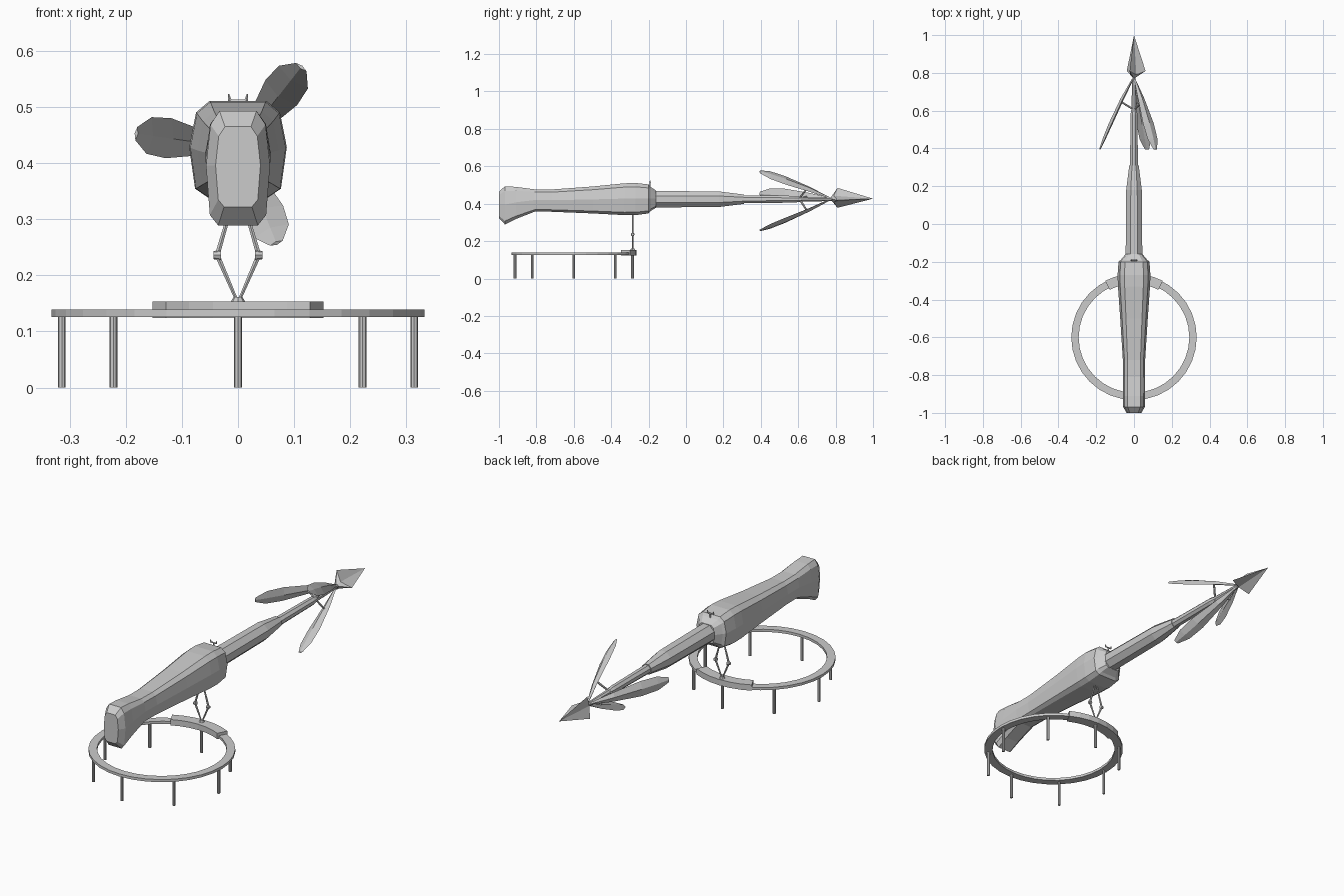
import bpy, bmesh
from math import sin, cos, pi, radians
from mathutils import Vector

if "Cube" in bpy.data.objects:
    bpy.data.objects.remove(bpy.data.objects["Cube"])

AXIS_Z = 0.427          # height of the harpoon axis
RC = Vector((0, -0.6, 0))  # centre of the ring rail


def finish(name, bm, smooth=False):
    bmesh.ops.remove_doubles(bm, verts=bm.verts, dist=1e-5)
    bmesh.ops.recalc_face_normals(bm, faces=bm.faces)
    me = bpy.data.meshes.new(name)
    bm.to_mesh(me)
    bm.free()
    ob = bpy.data.objects.new(name, me)
    bpy.context.collection.objects.link(ob)
    if smooth:
        for p in me.polygons:
            p.use_smooth = len(p.vertices) == 4
    return ob


def loft(name, rings, closed=False):
    """Skin a list of equal-sized point rings."""
    bm = bmesh.new()
    vs = [[bm.verts.new(p) for p in r] for r in rings]
    n = len(rings[0])
    pairs = list(zip(vs, vs[1:])) + ([(vs[-1], vs[0])] if closed else [])
    for a, b in pairs:
        for i in range(n):
            j = (i + 1) % n
            bm.faces.new((a[i], a[j], b[j], b[i]))
    if not closed:
        bm.faces.new(vs[0])
        bm.faces.new(vs[-1])
    return finish(name, bm)


def rod(name, a, b, ra, rb=None, n=6):
    a, b = Vector(a), Vector(b)
    rb = ra if rb is None else rb
    q = (b - a).to_track_quat('Z', 'Y')
    ring = lambda c, r: [c + q @ Vector((r * cos(2 * pi * i / n), r * sin(2 * pi * i / n), 0)) for i in range(n)]
    return loft(name, [ring(a, ra), ring(b, rb)])


def arc(name, r0, r1, z0, z1, a0, a1, n, closed=False):
    rings = []
    for i in range(n if closed else n + 1):
        t = radians(a0 + (a1 - a0) * i / n)
        rings.append([RC + Vector((r * cos(t), r * sin(t), z))
                      for r, z in ((r0, z0), (r1, z0), (r1, z1), (r0, z1))])
    return loft(name, rings, closed)


# ring rail on eight legs
arc("ring_rail", 0.293, 0.332, 0.126, 0.139, 0, 360, 32, True)
for k in range(8):
    t = k * pi / 4
    p = RC + Vector((0.314 * cos(t), 0.314 * sin(t), 0))
    rod("rail_leg", p, p + Vector((0, 0, 0.13)), 0.007, n=8)

# sliding carriage on the rail
arc("carriage", 0.283, 0.336, 0.124, 0.153, 63, 117, 6)

# diamond-shaped yoke with knee joints
YY = -0.285
rod("yoke_foot", (0, YY, 0.15), (0, YY, 0.161), 0.015, 0.008, 8)
for s in (-1, 1):
    knee = (s * 0.037, YY, 0.236)
    rod("yoke_lower_arm", (s * 0.002, YY, 0.155), knee, 0.003, 0.005)
    rod("yoke_upper_arm", knee, (s * 0.004, YY, 0.35), 0.005, 0.003)
    rod("yoke_knee_pin", (s * 0.030, YY, 0.236), (s * 0.044, YY, 0.236), 0.010, 0.007, 8)


# gun body: ten-sided sections along y
def section(y, w, zt, zb):
    h = zt - zb
    half = [(0.58, zt), (0.86, zt - 0.12 * h), (1.0, zb + 0.52 * h),
            (0.88, zb + 0.09 * h), (0.62, zb)]
    pts = [(f * w, y, z) for f, z in half]
    return pts + [(-x, yy, z) for x, yy, z in reversed(pts)]


BODY = [(-1.0, 0.040, 0.465, 0.322), (-0.968, 0.057, 0.493, 0.289),
        (-0.91, 0.058, 0.490, 0.318), (-0.81, 0.058, 0.477, 0.357),
        (-0.72, 0.059, 0.476, 0.357), (-0.50, 0.073, 0.492, 0.348),
        (-0.33, 0.085, 0.509, 0.339), (-0.27, 0.087, 0.511, 0.339),
        (-0.20, 0.082, 0.503, 0.348), (-0.19, 0.070, 0.490, 0.360),
        (-0.16, 0.045, 0.470, 0.379)]
loft("gun_body", [section(*s) for s in BODY])


# barrel and shaft: eight-sided sections
def octagon(y, r):
    return [(r * 1.04 * cos(pi / 8 + i * pi / 4), y, AXIS_Z - 0.003 + r * 1.04 * sin(pi / 8 + i * pi / 4))
            for i in range(8)]


loft("barrel", [octagon(y, r) for y, r in ((-0.18, 0.046), (0.18, 0.043), (0.31, 0.026))])
loft("harpoon_shaft", [octagon(y, r) for y, r in
                       ((0.29, 0.022), (0.58, 0.019), (0.61, 0.014), (0.74, 0.011), (0.785, 0.008))])

# small forked sight on top of the body
SY = -0.192
rod("sight_post", (0, SY, 0.49), (0, SY, 0.511), 0.004)
rod("sight_bar", (-0.017, SY, 0.511), (0.017, SY, 0.511), 0.003)
for s in (-1, 1):
    rod("sight_horn", (s * 0.014, SY, 0.510), (s * 0.017, SY, 0.523), 0.004, 0.0015)


def around(ang, r, side, y):
    """Point at radius r, offset sideways, around the harpoon axis."""
    c, s = cos(ang), sin(ang)
    return Vector((r * c - side * s, y, AXIS_Z + r * s + side * c))


# three swept-back flukes with struts
FLUKE = [(0.765, 0.008, 0.005, 0.004), (0.66, 0.064, 0.022, 0.008),
         (0.53, 0.125, 0.036, 0.009), (0.45, 0.160, 0.033, 0.007),
         (0.395, 0.183, 0.012, 0.003)]
for k in range(3):
    a = radians(52 + 120 * k)
    loft("fluke", [[around(a, r, w, y), around(a, r + t, 0, y + t * 0.5),
                    around(a, r, -w, y), around(a, r - t, 0, y - t * 0.5)]
                   for y, r, w, t in FLUKE])
    rod("fluke_strut", around(a, 0.008, 0, 0.61), around(a, 0.066, 0, 0.645), 0.005)

# three-bladed spear head
bm = bmesh.new()
tip = bm.verts.new((0, 1.0, AXIS_Z))
tail = bm.verts.new((0, 0.77, AXIS_Z))
star = []
for i in range(6):
    a = radians(-8 + 60 * i)
    star.append(bm.verts.new(around(a, 0.020 if i % 2 else 0.062, 0, 0.79 if i % 2 else 0.81)))
for i in range(6):
    bm.faces.new((star[i], star[(i + 1) % 6], tip))
    bm.faces.new((star[(i + 1) % 6], star[i], tail))
finish("spear_head", bm)
